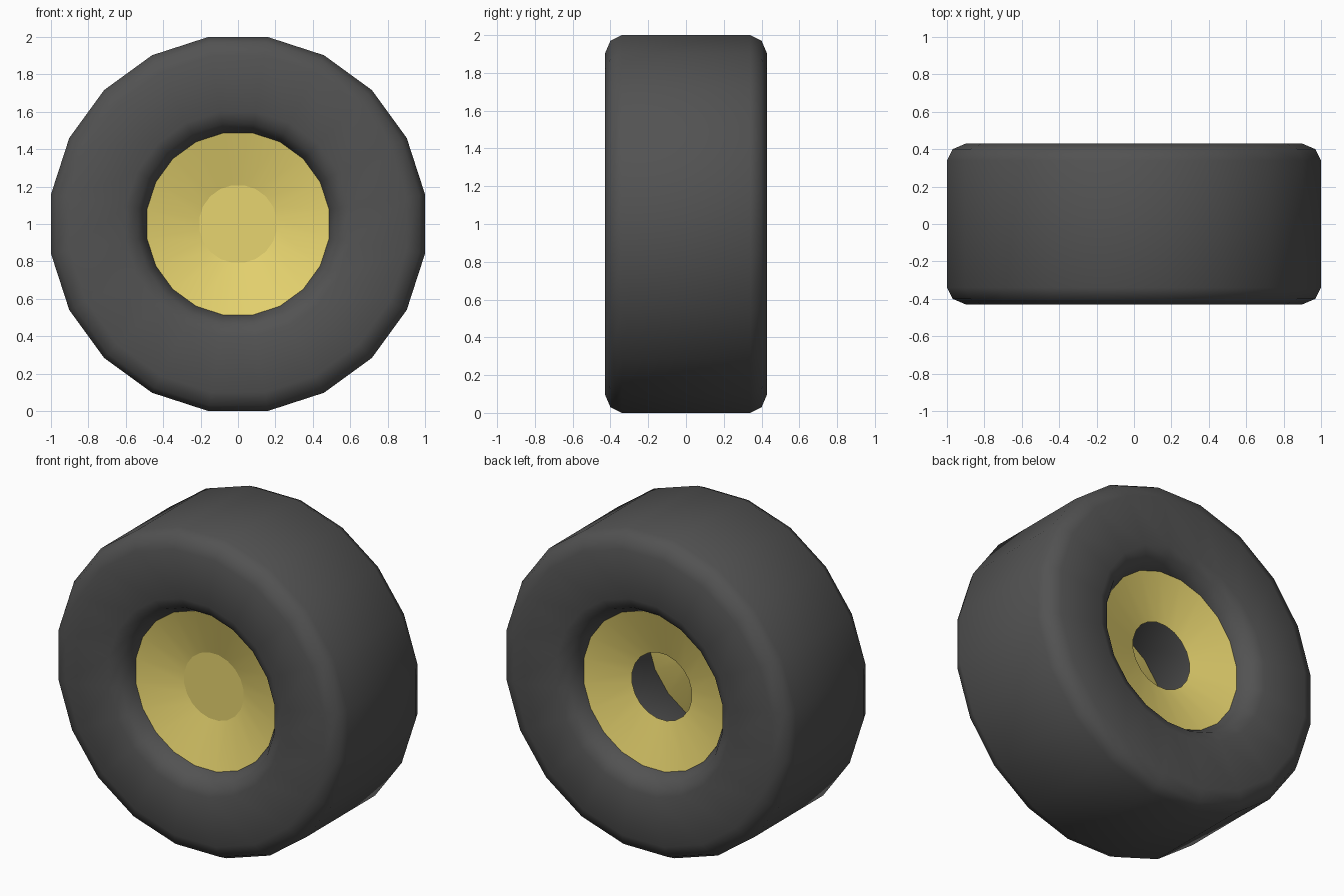
import bpy, bmesh, math

if "Cube" in bpy.data.objects:
    bpy.data.objects.remove(bpy.data.objects["Cube"])

SIDES = 20
AXLE_Z = 1.0
K = 1 / math.cos(math.pi / SIDES)   # flat-to-flat radius -> corner radius


def material(name, rgb):
    m = bpy.data.materials.new(name)
    m.diffuse_color = (*rgb, 1)
    m.use_nodes = True
    m.node_tree.nodes["Principled BSDF"].inputs["Base Color"].default_value = m.diffuse_color
    return m


def lathe(name, profile, mat, closed=False, cap_end=False, angle=50):
    """Spin a (y, radius) profile around the axle, with flats at top and bottom."""
    bm = bmesh.new()
    rings = []
    for y, r in profile:
        ring = []
        for i in range(SIDES):
            a = 2 * math.pi * (i + 0.5) / SIDES + math.pi / 2
            ring.append(bm.verts.new((r * K * math.cos(a), y, AXLE_Z + r * K * math.sin(a))))
        rings.append(ring)
    pairs = list(zip(rings, rings[1:]))
    if closed:
        pairs.append((rings[-1], rings[0]))
    for p, q in pairs:
        for i in range(SIDES):
            j = (i + 1) % SIDES
            bm.faces.new((p[i], p[j], q[j], q[i]))
    if cap_end:
        bm.faces.new(rings[-1])
    bmesh.ops.recalc_face_normals(bm, faces=bm.faces[:])
    # open dishes face outwards along the axle
    if not closed:
        side = math.copysign(1, profile[0][0])
        if sum(f.normal.y * side for f in bm.faces) < 0:
            bmesh.ops.reverse_faces(bm, faces=bm.faces[:])
    me = bpy.data.meshes.new(name)
    bm.to_mesh(me)
    bm.free()
    me.materials.append(mat)
    ob = bpy.data.objects.new(name, me)
    bpy.context.collection.objects.link(ob)
    bpy.ops.object.select_all(action='DESELECT')
    ob.select_set(True)
    bpy.context.view_layer.objects.active = ob
    bpy.ops.object.shade_smooth_by_angle(angle=math.radians(angle))
    return ob


rubber = material("rubber", (0.085, 0.085, 0.085))
yellow = material("yellow_paint", (0.80, 0.66, 0.16))

# tyre: mirrored half section from tread to bead
half = [(0.34, 1.0), (0.40, 0.97), (0.43, 0.90), (0.43, 0.60), (0.40, 0.535), (0.32, 0.487)]
section = half + [(-y, r) for y, r in reversed(half)]
lathe("tyre", section, rubber, closed=True)

# rims: shallow dishes; the front one has a hub plate, the back one is open
lathe("front_rim", [(-0.32, 0.487), (-0.24, 0.207)], yellow, cap_end=True, angle=10)
lathe("back_rim", [(0.32, 0.487), (0.24, 0.207)], yellow)
